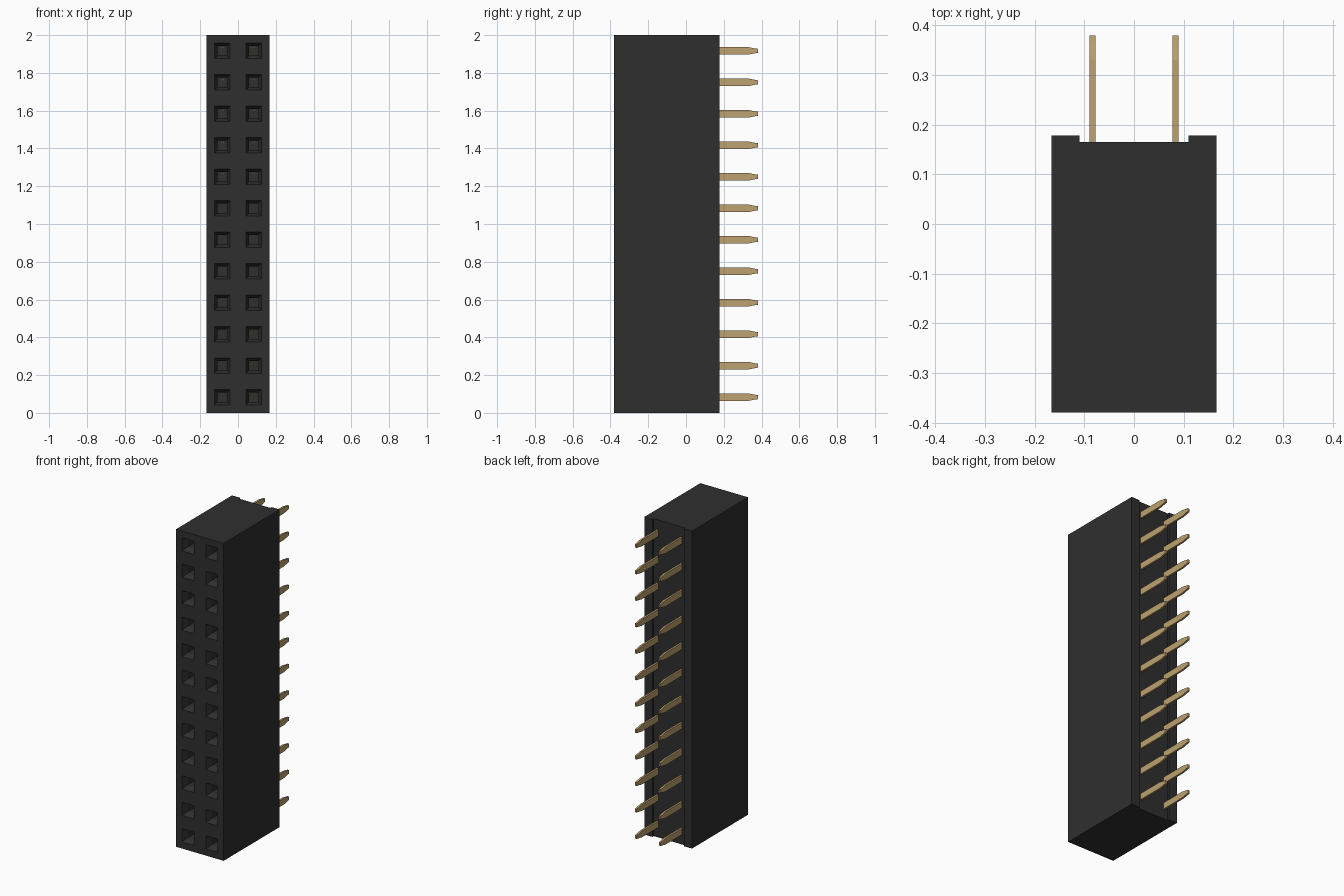
import bpy, bmesh

cube = bpy.data.objects.get("Cube")
if cube:
    bpy.data.objects.remove(cube, do_unlink=True)

ROWS, PITCH = 12, 2 / 12
HALF_W, FRONT, BACK, GROOVE = 0.166, -0.38, 0.178, 0.165
COLUMNS = {"right": -PITCH / 2, "left": PITCH / 2}
ROW_Z = [PITCH * (i + 0.5) for i in range(ROWS)]


def material(name, rgb, metallic=0.0):
    m = bpy.data.materials.new(name)
    m.diffuse_color = (*rgb, 1)
    m.use_nodes = True
    bsdf = next(n for n in m.node_tree.nodes if n.type == 'BSDF_PRINCIPLED')
    bsdf.inputs["Base Color"].default_value = (*rgb, 1)
    bsdf.inputs["Roughness"].default_value = 0.6
    return m


black = material("black plastic", (0.028, 0.028, 0.028))
gold = material("gold plating", (0.51, 0.36, 0.16))
silver = material("silver contact", (0.45, 0.45, 0.45))


def finish(name, bm, mat):
    bmesh.ops.recalc_face_normals(bm, faces=bm.faces)
    mesh = bpy.data.meshes.new(name)
    bm.to_mesh(mesh)
    bm.free()
    mesh.materials.append(mat)
    ob = bpy.data.objects.new(name, mesh)
    bpy.context.collection.objects.link(ob)
    return ob


def prism(bm, points, offset):
    """Extrude a closed outline of 3D points by an offset."""
    face = bm.faces.new([bm.verts.new(p) for p in points])
    ext = bmesh.ops.extrude_face_region(bm, geom=[face])
    verts = [v for v in ext["geom"] if isinstance(v, bmesh.types.BMVert)]
    bmesh.ops.translate(bm, verts=verts, vec=offset)


def lofted_square(bm, x, z, sections):
    """Closed square tube along y from (y, half size) sections."""
    rings = [[bm.verts.new((x + sx * h, y, z + sz * h))
              for sx, sz in ((-1, -1), (1, -1), (1, 1), (-1, 1))]
             for y, h in sections]
    for a, b in zip(rings, rings[1:]):
        for i in range(4):
            j = (i + 1) % 4
            bm.faces.new((a[i], a[j], b[j], b[i]))
    bm.faces.new(rings[0])
    bm.faces.new(rings[-1][::-1])


# Housing: block with a shallow groove along the back
bm = bmesh.new()
outline = [(-HALF_W, FRONT), (HALF_W, FRONT), (HALF_W, BACK), (0.11, BACK),
           (0.11, GROOVE), (-0.11, GROOVE), (-0.11, BACK), (-HALF_W, BACK)]
prism(bm, [(x, y, 0) for x, y in outline], (0, 0, 2))
housing = finish("housing", bm, black)

# Sockets: funnel mouth leading to a square shaft
bm = bmesh.new()
for x in COLUMNS.values():
    for z in ROW_Z:
        lofted_square(bm, x, z, [(FRONT - 0.01, 0.046), (FRONT + 0.035, 0.025),
                                 (FRONT + 0.25, 0.025)])
cutter = finish("socket_cutter", bm, black)
cutter.hide_render = True

mod = housing.modifiers.new("sockets", 'BOOLEAN')
mod.operation, mod.solver, mod.object = 'DIFFERENCE', 'EXACT', cutter
bpy.context.view_layer.objects.active = housing
bpy.ops.object.modifier_apply(modifier=mod.name)
bpy.data.objects.remove(cutter, do_unlink=True)

# Flat pins with tapered tips, and forked contacts inside the sockets
for side, x in COLUMNS.items():
    pins, forks = bmesh.new(), bmesh.new()
    for z in ROW_Z:
        blade = [(GROOVE - 0.02, -0.02), (0.33, -0.02), (0.365, -0.013), (0.38, -0.011),
                 (0.38, 0.011), (0.365, 0.013), (0.33, 0.02), (GROOVE - 0.02, 0.02)]
        prism(pins, [(x - 0.006, y, z + dz) for y, dz in blade], (0.012, 0, 0))
        for dx in (-0.008, 0.004):
            prism(forks, [(x + dx, y, z + dz) for y, dz in
                          ((-0.28, -0.016), (-0.12, -0.016), (-0.12, 0.016), (-0.28, 0.016))],
                  (0.004, 0, 0))
        prism(forks, [(x - 0.008, y, z + dz) for y, dz in
                      ((-0.28, 0.016), (-0.12, 0.016), (-0.12, 0.02), (-0.28, 0.02))],
              (0.016, 0, 0))
    finish(f"pins_{side}", pins, gold)
    finish(f"contacts_{side}", forks, gold if side == "left" else silver)
